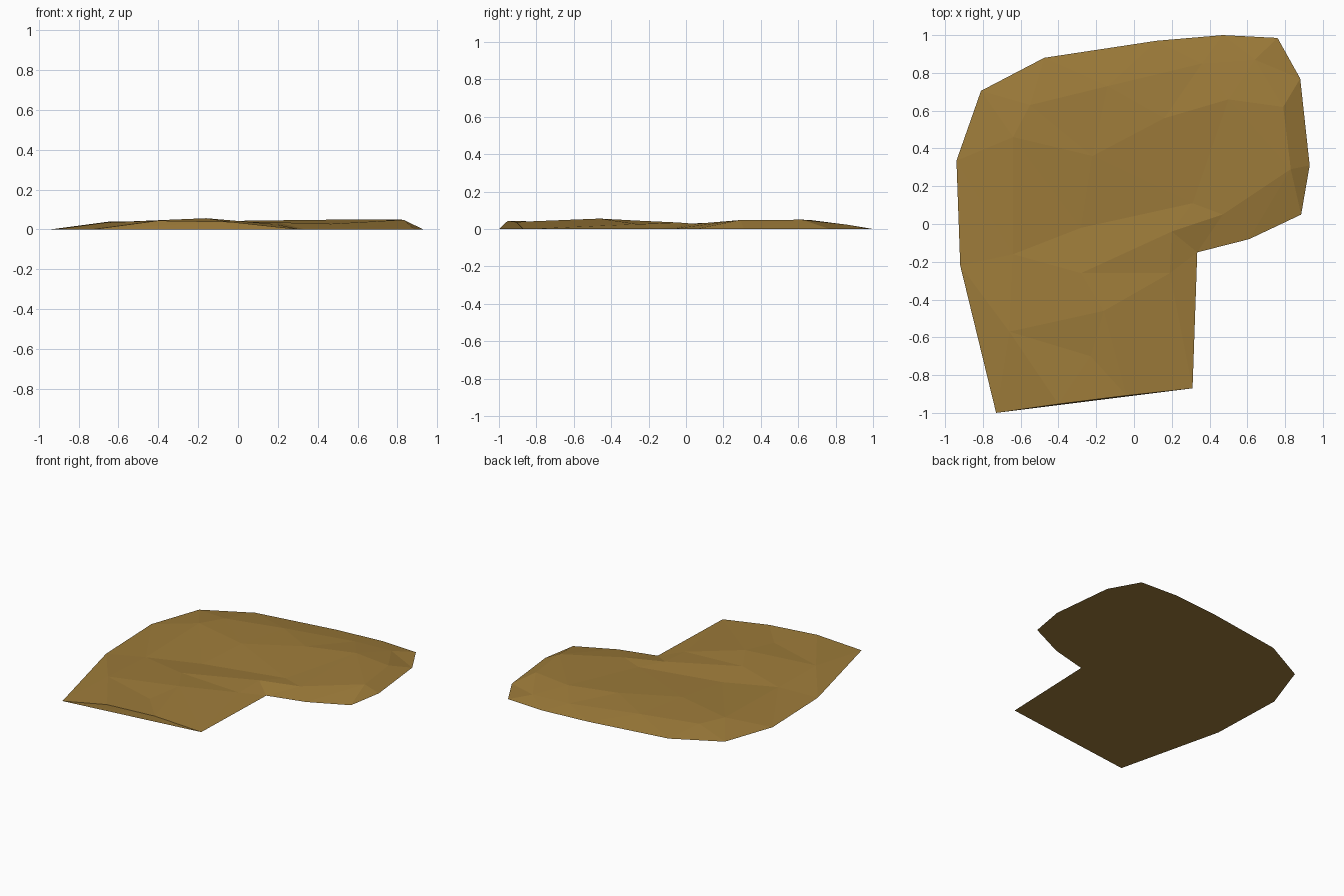
import bpy
import bmesh
from mathutils import Vector
from mathutils.geometry import delaunay_2d_cdt

cube = bpy.data.objects.get("Cube")
if cube:
    bpy.data.objects.remove(cube, do_unlink=True)

# Ground outline, counter-clockwise, resting on z = 0
outline = [(-.73, -1), (.31, -.87), (.335, -.15), (.61, -.08), (.885, .05),
           (.93, .31), (.88, .77), (.76, .985), (.47, 1), (.12, .97),
           (-.475, .88), (-.81, .705), (-.94, .335), (-.92, -.22)]

# Crease lines across the top: each chain is a ridge, valley or bank
creases = {
    "front_bank": [(-.4, -.953, .044), (-.04, -.908, .038)],
    "front_ridge": [(-.66, -.57, .035), (-.23, -.7, .036), (-.16, -.46, .056),
                    (.19, -.26, .026)],
    "middle_ridge": [(-.64, -.16, .026), (-.28, -.26, .045), (.2, -.04, .035),
                     (.47, .05, .028)],
    "valley": [(-.28, -.02, .02), (.31, .11, .023)],
    "back_ridge": [(-.64, .46, .04), (-.22, .36, .04), (.16, .56, .045),
                   (.5, .66, .049), (.79, .62, .05), (.83, .29, .048)],
    "back_slope": [(-.55, .63, .034), (-.14, .73, .034), (.36, .85, .024),
                   (.64, .87, .022)],
}

# Gather points and crease edges
points = [Vector((x, y, 0)) for x, y in outline]
edges = []
for chain in creases.values():
    start = len(points)
    points += [Vector(p) for p in chain]
    edges += [(i, i + 1) for i in range(start, len(points) - 1)]
# Join the valley to the ends of the middle ridge
index = {tuple(round(c, 3) for c in p): i for i, p in enumerate(points)}
first, *_, last = [index[p] for p in creases["middle_ridge"]]
low, high = [index[p] for p in creases["valley"]]
edges += [(first, low), (high, last)]

# Triangulate inside the outline
flat = [p.xy for p in points]
verts, _, faces, origin, _, _ = delaunay_2d_cdt(
    flat, edges, [list(range(len(outline)))], 1, 1e-5)

bm = bmesh.new()
top = [bm.verts.new((v.x, v.y, points[o[0]].z if o else .03))
       for v, o in zip(verts, origin)]
for face in faces:
    bm.faces.new([top[i] for i in face])

# Close the flat underside
rim = [e for e in bm.edges if e.is_boundary]
bmesh.ops.contextual_create(bm, geom=rim)
bmesh.ops.recalc_face_normals(bm, faces=bm.faces[:])
mesh = bpy.data.meshes.new("dirt_mound")
bm.to_mesh(mesh)
bm.free()

# Earth colour
earth = bpy.data.materials.new("earth_brown")
earth.use_nodes = True
colour = (.34, .2, .042, 1)
earth.diffuse_color = colour
for node in earth.node_tree.nodes:
    if node.type == 'BSDF_PRINCIPLED':
        node.inputs["Base Color"].default_value = colour
mesh.materials.append(earth)

mound = bpy.data.objects.new("dirt_mound", mesh)
bpy.context.collection.objects.link(mound)
